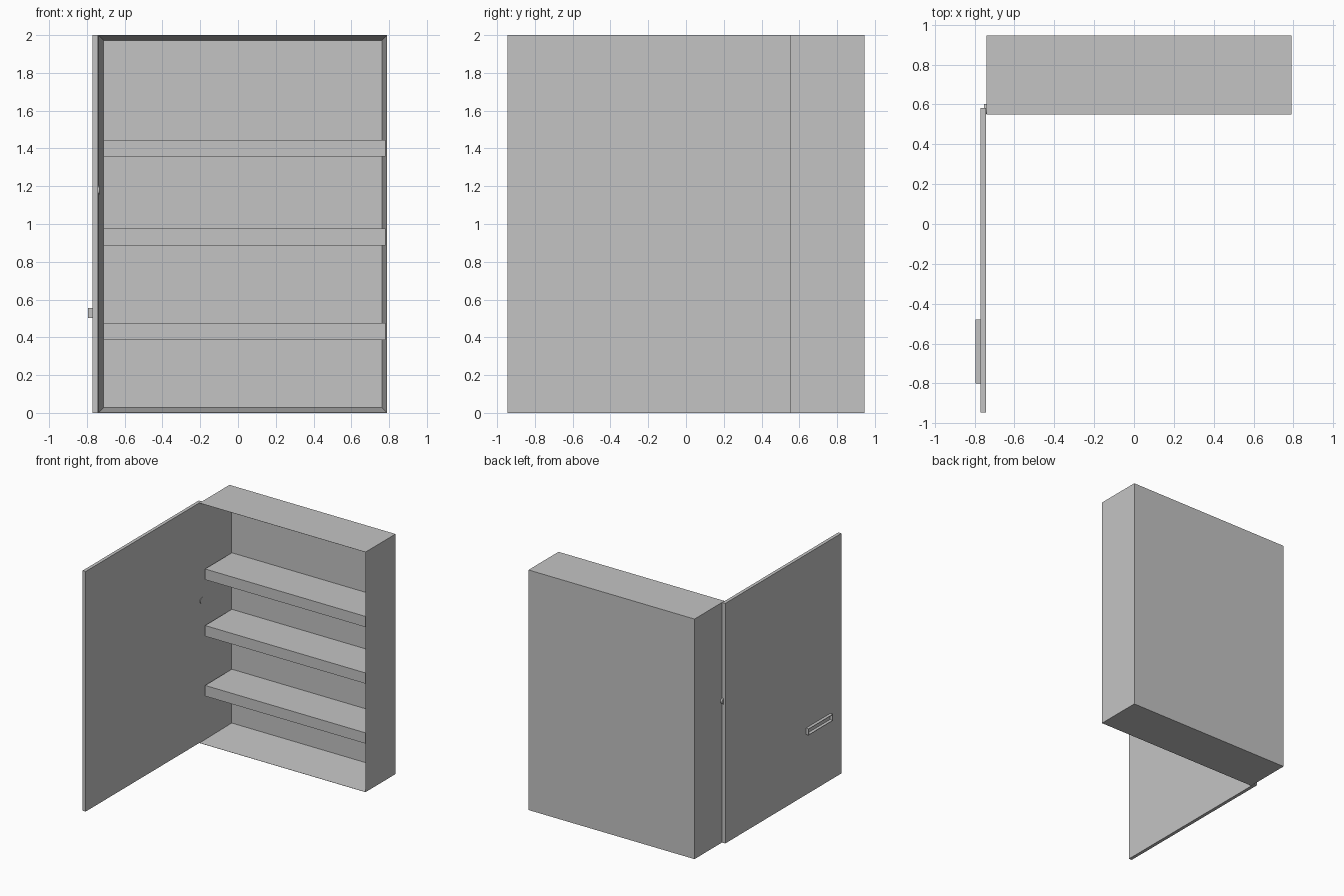
import bpy, bmesh, math
from mathutils import Matrix

if "Cube" in bpy.data.objects:
    bpy.data.objects.remove(bpy.data.objects["Cube"])

grey = bpy.data.materials.new("plain grey")
grey.diffuse_color = (0.55, 0.55, 0.55, 1)
grey.use_nodes = True
grey.node_tree.nodes["Principled BSDF"].inputs["Base Color"].default_value = grey.diffuse_color


def finish(name, bm):
    bmesh.ops.recalc_face_normals(bm, faces=bm.faces)
    mesh = bpy.data.meshes.new(name)
    bm.to_mesh(mesh)
    bm.free()
    mesh.materials.append(grey)
    obj = bpy.data.objects.new(name, mesh)
    bpy.context.collection.objects.link(obj)
    return obj


def box_mesh(x, y, z):
    bm = bmesh.new()
    bmesh.ops.create_cube(bm, size=1)
    for v in bm.verts:
        v.co = [lo + (c + 0.5) * (hi - lo) for c, (lo, hi) in zip(v.co, (x, y, z))]
    return bm


def hollow_box(name, x, y, z, axis, rim, floor, depth):
    """Box opened on its negative axis side, with walls thickening towards the floor."""
    bm = box_mesh(x, y, z)
    front = min(bm.faces, key=lambda f: f.calc_center_median()[axis])
    bmesh.ops.inset_region(bm, faces=[front], thickness=rim)
    inner = bmesh.ops.extrude_discrete_faces(bm, faces=[front])["faces"][0]
    centre = inner.calc_center_median()
    for v in inner.verts:
        for i in range(3):
            if i == axis:
                v.co[i] += depth
            else:
                v.co[i] += floor if v.co[i] < centre[i] else -floor
    return finish(name, bm)


# Open cabinet with tapered walls
hollow_box("cabinet", (-0.74, 0.79), (0.55, 0.945), (0, 2), 1, 0.002, 0.026, 0.385)

# Three thick shelves
for i, z in enumerate((0.387, 0.886, 1.357)):
    finish(f"shelf_{i + 1}", box_mesh((-0.711, 0.78), (0.582, 0.937), (z, z + 0.089)))

# Door swung open at a right angle
finish("door", box_mesh((-0.77, -0.742), (-0.945, 0.583), (0, 2)))

# Recessed pull on the outside of the door
hollow_box("handle", (-0.795, -0.77), (-0.80, -0.48), (0.502, 0.556), 0, 0.006, 0.004, 0.02)

# Hinge pin joining door and cabinet
bm = bmesh.new()
bmesh.ops.create_cone(bm, cap_ends=True, segments=24, radius1=0.025, radius2=0.025, depth=0.02,
                      matrix=Matrix.Translation((-0.744, 0.578, 1.18)) @ Matrix.Rotation(math.pi / 2, 4, 'Y'))
finish("hinge_pin", bm)
